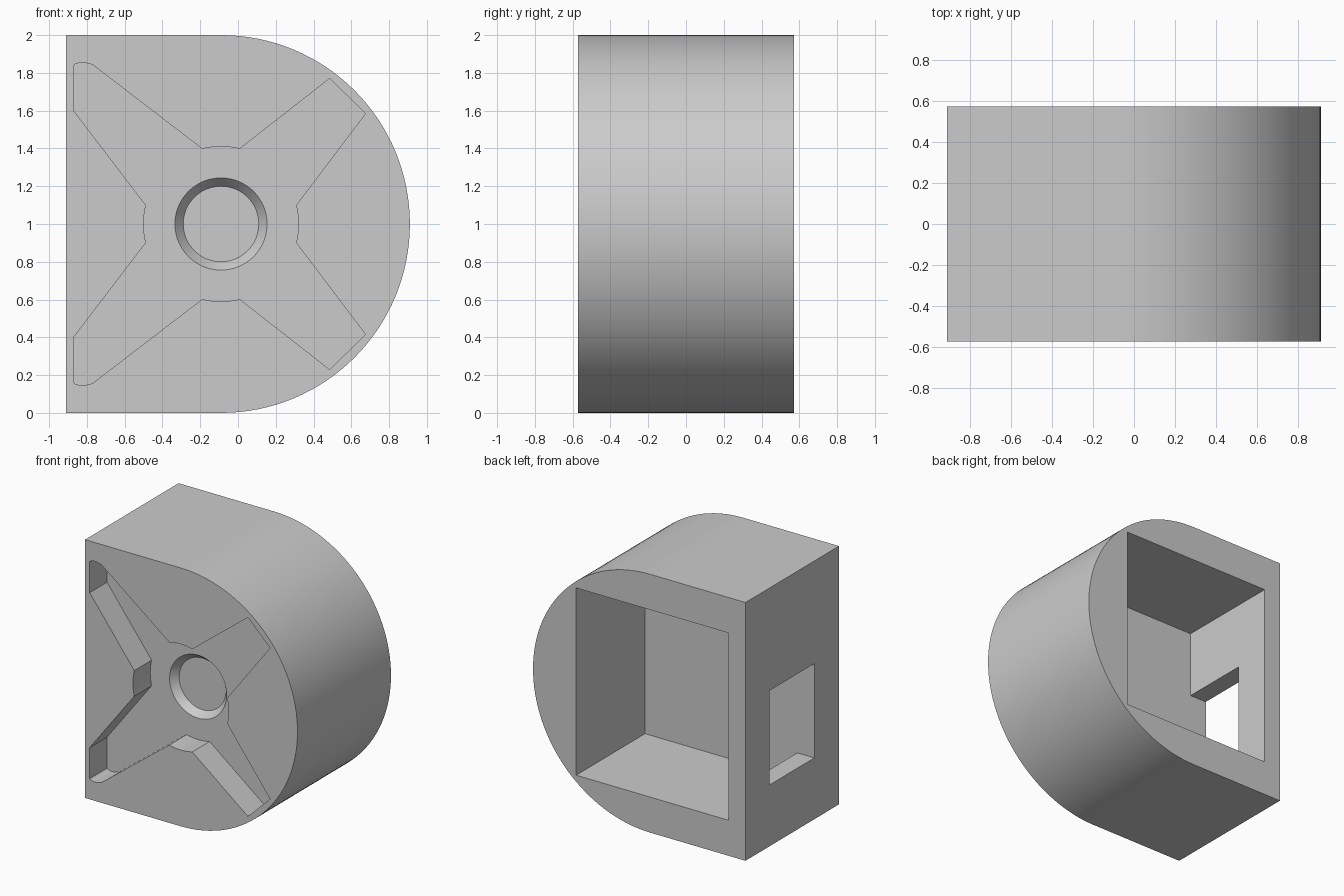
import bpy
import bmesh
import math

cube = bpy.data.objects.get("Cube")
if cube:
    bpy.data.objects.remove(cube, do_unlink=True)

HALF = 0.572          # half the depth
CX, CZ = -0.09, 1.0   # axis of the rounded side
FLAT = -0.91          # flat side
FLOOR = -0.27         # floor of the rear pocket
WEB = -0.36           # floor of the front recess

grey = bpy.data.materials.new("plain_grey")
grey.use_nodes = True
grey.diffuse_color = (0.6, 0.6, 0.6, 1)
grey.node_tree.nodes["Principled BSDF"].inputs["Base Color"].default_value = (0.6, 0.6, 0.6, 1)


def loft(name, front, back, y0, y1):
    """Solid between two matching (x, z) outlines at depths y0 and y1."""
    bm = bmesh.new()
    a = [bm.verts.new((x, y0, z)) for x, z in front]
    b = [bm.verts.new((x, y1, z)) for x, z in back]
    bm.faces.new(a)
    bm.faces.new(b[::-1])
    n = len(a)
    for i in range(n):
        j = (i + 1) % n
        bm.faces.new((a[j], a[i], b[i], b[j]))
    bmesh.ops.recalc_face_normals(bm, faces=bm.faces)
    mesh = bpy.data.meshes.new(name)
    bm.to_mesh(mesh)
    bm.free()
    mesh.materials.append(grey)
    obj = bpy.data.objects.new(name, mesh)
    bpy.context.collection.objects.link(obj)
    return obj


def prism(name, outline, y0, y1):
    return loft(name, outline, outline, y0, y1)


def rect(x0, x1, z0, z1):
    return [(x0, z0), (x1, z0), (x1, z1), (x0, z1)]


def arc(radius, start, end, steps):
    angles = [math.radians(start + (end - start) * i / steps) for i in range(steps + 1)]
    return [(CX + radius * math.cos(t), CZ + radius * math.sin(t)) for t in angles]


# D-shaped block
body = prism("housing_block", arc(1.0, -90, 90, 64) + [(FLAT, 2), (FLAT, 0)], -HALF, HALF)

# Four-armed front recess: upper half of the outline, mirrored below
upper = (arc(0.41, 0, 14, 3)
         + [(0.675, 1.585), (0.485, 1.77)]
         + arc(0.41, 76, 104, 6)
         + [(-0.74, 1.82), (-0.765, 1.84), (-0.79, 1.85), (-0.83, 1.855),
            (-0.86, 1.848), (-0.87, 1.84), (-0.87, 1.6)]
         + arc(0.41, 166, 180, 3))
lower = [(x, 2 - z) for x, z in reversed(upper[1:-1])]
recess = prism("recess_cutter", upper + lower, -HALF - 0.1, WEB)

# Tapered round seat in the recess floor
ring = 63
seat = loft("seat_cutter", arc(0.26, 0, 360 * ring / (ring + 1), ring),
            arc(0.2, 0, 360 * ring / (ring + 1), ring), WEB - 0.02, -0.305)

# Rear pocket and the window through the flat side
pocket = prism("pocket_cutter", rect(-0.765, 0.54, 0.275, 1.725), FLOOR, HALF + 0.1)
window = prism("window_cutter", rect(FLAT - 0.1, -0.6, 0.475, 1.205), FLOOR, 0.275)

# Cut every opening, then drop the cutters
bpy.context.view_layer.objects.active = body
for cutter in (recess, seat, pocket, window):
    cutter.hide_render = True
    mod = body.modifiers.new(cutter.name, "BOOLEAN")
    mod.operation = "DIFFERENCE"
    mod.solver = "EXACT"
    mod.object = cutter
    bpy.ops.object.modifier_apply(modifier=mod.name)
    bpy.data.objects.remove(cutter, do_unlink=True)

# Smooth the curved walls, keep the edges crisp
bpy.ops.object.select_all(action="DESELECT")
body.select_set(True)
bpy.ops.object.shade_smooth_by_angle(angle=math.radians(20))
